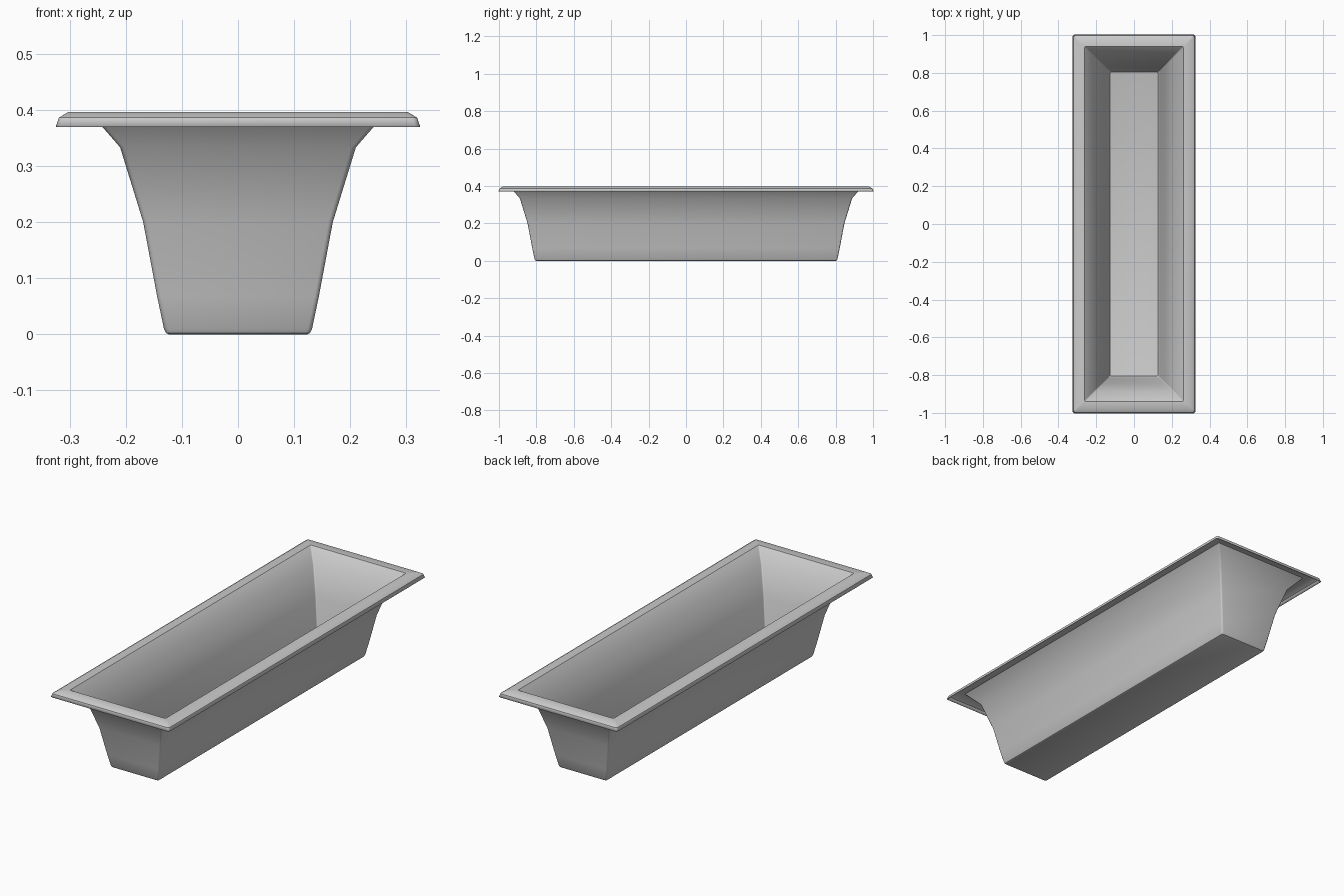
import bpy, bmesh, math

if "Cube" in bpy.data.objects:
    bpy.data.objects.remove(bpy.data.objects["Cube"])

LENGTH_EXTRA = 0.678   # how much longer the half-length is than the half-width

# Cross-section of the sheet: half width, height, corner radius
profile = [
    (0.124, 0.000, 0.006),
    (0.128, 0.002, 0.008),
    (0.132, 0.010, 0.008),
    (0.144, 0.067, 0.008),
    (0.169, 0.200, 0.008),
    (0.210, 0.333, 0.008),
    (0.262, 0.393, 0.006),
    (0.302, 0.393, 0.006),
    (0.317, 0.384, 0.008),
    (0.322, 0.369, 0.008),
]


def ring(bm, hx, z, r, steps=3):
    """Rectangle with small rounded corners."""
    hy = hx + LENGTH_EXTRA
    verts = []
    for k, (sx, sy) in enumerate([(1, 1), (-1, 1), (-1, -1), (1, -1)]):
        for i in range(steps + 1):
            a = math.pi / 2 * (k + i / steps)
            verts.append(bm.verts.new((sx * (hx - r) + r * math.cos(a),
                                       sy * (hy - r) + r * math.sin(a), z)))
    return verts


# Planter trough: floor, flared walls and turned-down rim from one thin sheet
bm = bmesh.new()
rings = [ring(bm, *p) for p in profile]
bm.faces.new(rings[0][::-1])
for low, high in zip(rings, rings[1:]):
    n = len(low)
    for i in range(n):
        j = (i + 1) % n
        bm.faces.new((low[i], low[j], high[j], high[i]))
mesh = bpy.data.meshes.new("trough")
bm.to_mesh(mesh)
bm.free()
trough = bpy.data.objects.new("trough", mesh)
bpy.context.collection.objects.link(trough)

# Sheet thickness, inward from the outer surface
solid = trough.modifiers.new("thickness", 'SOLIDIFY')
solid.thickness = 0.003
solid.offset = -1

# Smooth the rounded corners, keep the rim edges crisp
bpy.context.view_layer.objects.active = trough
trough.select_set(True)
bpy.ops.object.shade_smooth_by_angle(angle=math.radians(31))
